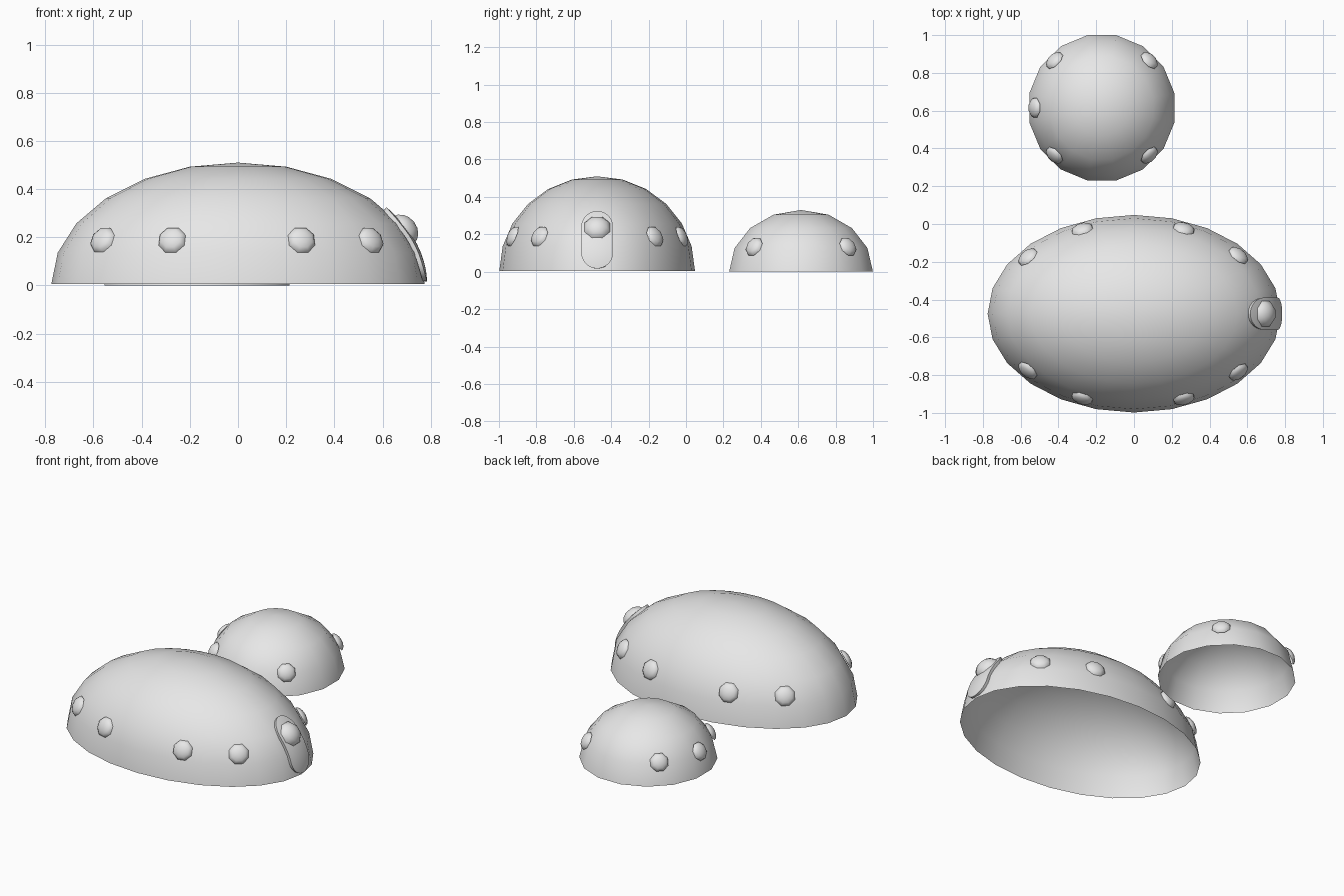
import bpy, bmesh, math
from mathutils import Matrix, Vector

if "Cube" in bpy.data.objects:
    bpy.data.objects.remove(bpy.data.objects["Cube"], do_unlink=True)

grey = bpy.data.materials.new("plain grey")
grey.use_nodes = True
grey.diffuse_color = (0.8, 0.8, 0.8, 1)
grey.node_tree.nodes["Principled BSDF"].inputs["Base Color"].default_value = (0.8, 0.8, 0.8, 1)


def finish(name, bm, matrix, angle=50):
    mesh = bpy.data.meshes.new(name)
    bmesh.ops.recalc_face_normals(bm, faces=bm.faces)
    bm.to_mesh(mesh)
    bm.free()
    mesh.transform(matrix)
    mesh.materials.append(grey)
    ob = bpy.data.objects.new(name, mesh)
    bpy.context.collection.objects.link(ob)
    bpy.ops.object.select_all(action="DESELECT")
    ob.select_set(True)
    bpy.context.view_layer.objects.active = ob
    bpy.ops.object.shade_smooth_by_angle(angle=math.radians(angle))
    return ob


def half_sphere(name, segments, rings, matrix):
    """Open upper half of a sphere, placed by a matrix."""
    bm = bmesh.new()
    bmesh.ops.create_uvsphere(bm, u_segments=segments, v_segments=rings, radius=1)
    low = [v for v in bm.verts if v.co.z < -0.001]
    bmesh.ops.delete(bm, geom=low, context="VERTS")
    return finish(name, bm, matrix)


def dome_matrix(centre, radii, turn=0):
    return (Matrix.Translation(centre) @ Matrix.Diagonal((*radii, 1))
            @ Matrix.Rotation(turn, 4, "Z"))


def stud(name, centre, radii, offset, radius, depth, sink=0.006):
    """Eight-sided rounded stud standing along the dome's normal."""
    normal = Vector([o / r ** 2 for o, r in zip(offset, radii)]).normalized()
    place = Vector(centre) + Vector(offset) - normal * sink
    matrix = (Matrix.Translation(place) @ normal.to_track_quat("Z", "Y").to_matrix().to_4x4()
              @ Matrix.Diagonal((radius, radius, depth, 1))
              @ Matrix.Rotation(math.pi / 8, 4, "Z"))
    half_sphere(name, 8, 8, matrix)


# Large oval dome
big_c, big_r = (0, -0.475, 0.005), (0.775, 0.523, 0.505)
half_sphere("large_dome", 24, 12, dome_matrix(big_c, big_r))

# Small round dome, flat sides facing the axes
small_c, small_r = (-0.17, 0.615, 0), (0.392, 0.392, 0.33)
half_sphere("small_dome", 16, 8, dome_matrix(small_c, small_r, math.pi / 16))

# Studs along both long sides of the large dome
for side, label in ((-1, "front"), (1, "back")):
    for i, x in enumerate((-0.565, -0.275, 0.265, 0.555)):
        z = 0.185
        y = big_r[1] * math.sqrt(1 - (x / big_r[0]) ** 2 - (z / big_r[2]) ** 2)
        stud(f"large_dome_{label}_stud_{i + 1}", big_c, big_r, (x, side * y, z), 0.06, 0.03)

# Studs around the small dome, none towards +x
for i, degrees in enumerate((45, 135, 180, 225, 315)):
    a, z = math.radians(degrees), 0.135
    r = small_r[0] * math.sqrt(1 - (z / small_r[2]) ** 2)
    stud(f"small_dome_stud_{i + 1}", small_c, small_r,
         (r * math.cos(a), r * math.sin(a), z), 0.055, 0.03)

# Curved capsule plate wrapped over the +x end
bm = bmesh.new()
half, low, high, steps = 0.083, 0.012, 0.312, 24
rows = []
for i in range(steps + 1):
    z = (low + high) / 2 - (high - low) / 2 * math.cos(math.pi * i / steps)
    past = max(low + half - z, z - high + half, 0)
    w = math.sqrt(max(half ** 2 - past ** 2, 0.00001))
    row = []
    for j in range(7):
        y = w * (j / 3 - 1)
        x = big_r[0] * math.sqrt(1 - (y / big_r[1]) ** 2 - (z / big_r[2]) ** 2)
        n = Vector((x / big_r[0] ** 2, y / big_r[1] ** 2, z / big_r[2] ** 2)).normalized()
        row.append(bm.verts.new(Vector((x, y, z)) + n * 0.010))
    rows.append(row)
for lower, upper in zip(rows, rows[1:]):
    for j in range(6):
        bm.faces.new((lower[j], lower[j + 1], upper[j + 1], upper[j]))
plate = finish("end_plate", bm, Matrix.Translation(big_c))
solid = plate.modifiers.new("thickness", "SOLIDIFY")
solid.thickness = 0.018
solid.offset = -1
bpy.ops.object.modifier_apply(modifier="thickness")
bpy.ops.object.shade_smooth_by_angle(angle=math.radians(40))

# Large stud on the plate
z = 0.228
x = big_r[0] * math.sqrt(1 - (z / big_r[2]) ** 2)
stud("end_stud", big_c, big_r, (x, 0, z), 0.077, 0.058, 0.008)
